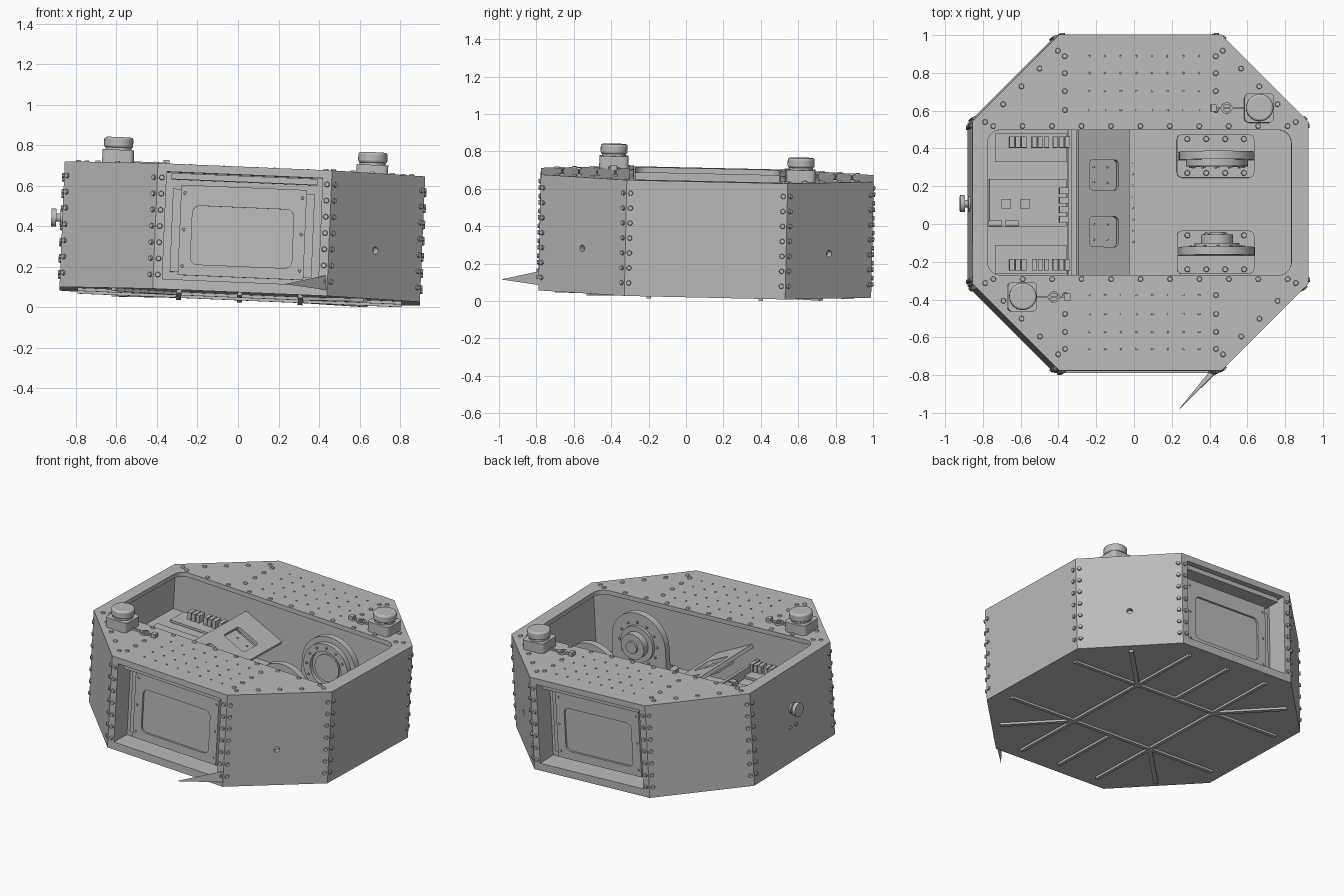
import bpy, bmesh, math
from mathutils import Matrix, Vector

if "Cube" in bpy.data.objects:
    bpy.data.objects.remove(bpy.data.objects["Cube"])

grey = bpy.data.materials.new("plain_grey")
grey.use_nodes = True
grey.diffuse_color = (0.5, 0.5, 0.5, 1)
grey.node_tree.nodes["Principled BSDF"].inputs["Base Color"].default_value = (0.5, 0.5, 0.5, 1)

# The whole housing leans slightly
FRAME = (Matrix.Translation((0.008, 0.10, 0.055)) @ Matrix.Rotation(0.042, 4, 'Y')
         @ Matrix.Rotation(-0.022, 4, 'X'))
R, C, TOP, FLOOR = 0.89, 0.43, 0.62, 0.2
parts = []


def finish(name, bm, frame=FRAME):
    bmesh.ops.recalc_face_normals(bm, faces=bm.faces[:])
    me = bpy.data.meshes.new(name)
    bm.to_mesh(me)
    bm.free()
    me.materials.append(grey)
    ob = bpy.data.objects.new(name, me)
    bpy.context.collection.objects.link(ob)
    ob.matrix_world = frame
    parts.append(ob)
    return ob


def prism(name, pts, z0, z1, mat=Matrix()):
    """Outline extruded from z0 to z1, then placed by mat."""
    bm = bmesh.new()
    face = bm.faces.new([bm.verts.new((x, y, z0)) for x, y in pts])
    ext = bmesh.ops.extrude_face_region(bm, geom=[face])["geom"]
    bmesh.ops.translate(bm, vec=(0, 0, z1 - z0),
                        verts=[v for v in ext if isinstance(v, bmesh.types.BMVert)])
    bm.transform(mat)
    return finish(name, bm)


def rect(x0, x1, y0, y1, r=0.0):
    if not r:
        return [(x0, y0), (x1, y0), (x1, y1), (x0, y1)]
    pts = []
    corners = [(x1 - r, y1 - r), (x0 + r, y1 - r), (x0 + r, y0 + r), (x1 - r, y0 + r)]
    for k, (cx, cy) in enumerate(corners):
        for i in range(6):
            a = math.pi / 2 * (k + i / 5)
            pts.append((cx + r * math.cos(a), cy + r * math.sin(a)))
    return pts


def circle(r, n=32, cx=0, cy=0):
    return [(cx + r * math.cos(2 * math.pi * i / n), cy + r * math.sin(2 * math.pi * i / n))
            for i in range(n)]


def cut(target, *cutters):
    for c in cutters:
        m = target.modifiers.new("cut", 'BOOLEAN')
        m.operation, m.solver, m.object = 'DIFFERENCE', 'EXACT', c
        bpy.context.view_layer.objects.active = target
        bpy.ops.object.modifier_apply(modifier=m.name)
        parts.remove(c)
        bpy.data.objects.remove(c)


def facing(pos, normal):
    return Matrix.Translation(pos) @ Vector(normal).to_track_quat('Z', 'Y').to_matrix().to_4x4()


def bolts(name, spots, r=0.016, h=0.01):
    bm = bmesh.new()
    for pos, normal in spots:
        bmesh.ops.create_cone(bm, cap_ends=True, segments=10, radius1=r, radius2=r * 0.7,
                              depth=2 * h, matrix=facing(pos, normal))
    return finish(name, bm)


# Upright frame: outline x, y become x and height, extrusion goes along -y
UP = Matrix.Rotation(math.pi / 2, 4, 'X')
turns = [Matrix.Rotation(k * math.pi / 2, 4, 'Z') for k in range(4)]

# Eight sided housing with a deep well, rounded top opening and two recesses
corners = [(R, -C), (R, C), (C, R), (-C, R), (-R, C), (-R, -C), (-C, -R), (C, -R)]
body = prism("housing", corners, 0, TOP)
cut(body, prism("well_cut", rect(-0.86, 0.86, -0.4, 0.4), FLOOR, 0.59),
    prism("opening_cut", rect(-0.81, 0.8, -0.385, 0.385, 0.07), 0.5, 0.7))
for s in (1, -1):
    cut(body, prism("recess_cut", rect(-0.385, 0.385, 0.05, 0.58), 0.75, 1.0,
                    turns[1 - s] @ UP))
for t in turns:
    d = t @ Vector((0.66, 0.66, 0.24))
    cut(body, prism("port_cut", circle(0.018, 16), -0.03, 0.05, facing(d, (d.x, d.y, 0))))

# Door panels inside the front and back recesses
for s, side in ((1, "front"), (-1, "back")):
    T = turns[1 - s] @ UP
    prism(side + "_backing", rect(-0.35, 0.35, 0.09, 0.5), 0.74, 0.775, T)
    door = prism(side + "_door", rect(-0.31, 0.31, 0.075, 0.52), 0.77, 0.8, T)
    cut(door, prism("pocket_cut", rect(-0.25, 0.25, 0.13, 0.42, 0.035), 0.787, 0.9, T))
    prism(side + "_top_rail", rect(-0.36, 0.36, 0.545, 0.575), 0.74, 0.86, T)
    bolts(side + "_door_bolts", [((x, -s * 0.8, z), (0, -s, 0)) for x in (-0.29, 0.29)
                                 for z in (0.12, 0.3, 0.48)], 0.009, 0.006)

# Bolt columns on both sides of each upright corner
spots = []
for i in range(8):
    a, b = Vector((*corners[i], 0)), Vector((*corners[(i + 1) % 8], 0))
    along = (b - a).normalized()
    out = along.cross(Vector((0, 0, 1)))
    for k in range(7):
        z = Vector((0, 0, 0.07 + 0.08 * k))
        spots += [(a + along * 0.022 + z, out), (b - along * 0.022 + z, out)]
bolts("corner_bolts", spots)

# Bolts and small studs on the top deck
up = (0, 0, 1)
spots, studs = [], []
for s in (1, -1):
    spots += [((-0.78 + 0.156 * k, s * 0.405, TOP), up) for k in range(11)]
    for y in (0.49, 0.59, 0.685, 0.775):
        spots += [((x, s * y, TOP), up) for x in (-0.4, 0.4)]
        studs += [((-0.27 + 0.083 * k, s * y, TOP), up) for k in range(8)]
    for t in (0.04, 0.27, 0.5, 0.73, 0.96):
        x = 0.84 + (0.42 - 0.84) * t
        y = 0.41 + (0.82 - 0.41) * t
        spots += [((x, s * y, TOP), up), ((-x, s * y, TOP), up)]
bolts("deck_bolts", spots, 0.017, 0.008)
bolts("deck_studs", studs, 0.007, 0.004)

# Ribs under the floor: a square, diagonals and outward bars
for i, t in enumerate(turns):
    prism("floor_edge_rib_%d" % i, rect(-0.3, 0.3, 0.29, 0.315), -0.014, 0.005, t)
    prism("floor_diagonal_rib_%d" % i, rect(0.42, 0.88, -0.014, 0.014), -0.014, 0.005,
          t @ Matrix.Rotation(math.pi / 4, 4, 'Z'))
    for x in ((-0.3, 0, 0.3) if i % 2 else (-0.3, 0.3)):
        prism("floor_bar", rect(0.3, 0.8, x - 0.012, x + 0.012), -0.014, 0.005, t)

# Lamps with cable and connector, on opposite corners of the deck
for s, side in ((1, "back"), (-1, "front")):
    L = Matrix.Translation((s * 0.628, s * 0.5, 0))
    prism(side + "_lamp_base", rect(-0.078, 0.078, -0.078, 0.078, 0.025), TOP - 0.01, 0.685, L)
    prism(side + "_lamp_collar", circle(0.064), 0.68, 0.7, L)
    cap = prism(side + "_lamp_cap", circle(0.072), 0.695, 0.748, L)
    bev = cap.modifiers.new("round", 'BEVEL')
    bev.width, bev.segments = 0.012, 3
    lo, hi = sorted((-s * 0.075, -s * 0.24))
    prism(side + "_lamp_cable", rect(lo, hi, -0.006, 0.006), TOP, TOP + 0.012, L)
    clip = prism(side + "_cable_clip", circle(0.03, 20, -s * 0.17), TOP, TOP + 0.012, L)
    cut(clip, prism("clip_cut", circle(0.02, 20, -s * 0.17), TOP - 0.1, TOP + 0.1, L))
    prism(side + "_connector", rect(-s * 0.24 - 0.015, -s * 0.24 + 0.015, -0.018, 0.018),
          TOP, TOP + 0.025, L)

# Push knob on the right side
K = facing((-R, 0, 0.35), (-1, 0, 0))
prism("knob_collar", circle(0.035), -0.01, 0.012, K)
prism("knob_stem", circle(0.02), 0, 0.035, K)
prism("knob_head", circle(0.045), 0.03, 0.055, K)
bolts("side_sockets", [((-R, y, 0.23), (-1, 0, 0)) for y in (-0.03, 0.03)], 0.014)

# Drive units: arch plate on a bolted foot with an inward hub
for s, side in ((1, "back"), (-1, "front")):
    arch = [(0.215, FLOOR), (0.615, FLOOR)]
    arch += [(0.415 + 0.2 * math.cos(math.pi * i / 24), 0.4 + 0.2 * math.sin(math.pi * i / 24))
             for i in range(25)]
    T = Matrix.Translation((0, s * 0.253, 0)) @ UP
    prism(side + "_drive_plate", arch, -0.022, 0.022, T)
    prism(side + "_drive_foot", rect(0.21, 0.62, 0.14, 0.37, 0.03), FLOOR - 0.01, FLOOR + 0.03,
          Matrix.Scale(s, 4, (0, 1, 0)))
    bolts(side + "_foot_bolts", [((0.415 + x, s * (0.255 + y), FLOOR + 0.03), up)
                                 for x in (-0.15, -0.05, 0.05, 0.15) for y in (-0.09, 0.09)],
          0.018, 0.012)
    H = facing((0.415, s * 0.231, 0.4), (0, -s, 0))
    if s > 0:
        ring = prism("drive_ring", circle(0.165, 48), -0.01, 0.035, H)
        cut(ring, prism("ring_cut", circle(0.115, 48), 0.01, 0.1, H))
        prism("drive_ring_core", circle(0.09), 0, 0.022, H)
    else:
        prism("drive_flange", circle(0.12, 48), -0.01, 0.02, H)
        prism("drive_hub", circle(0.085), 0, 0.065, H)
        prism("drive_shaft", circle(0.04), 0, 0.08, H)
    bolts(side + "_hub_bolts", [(H @ Vector((0.14 * math.cos(a), 0.14 * math.sin(a),
                                             0.035 if s > 0 else 0)), (0, -s, 0))
                                for a in [k * math.pi / 6 for k in range(12)]], 0.01, 0.008)

# Sloping switch panel with two square windows
S = Matrix.Translation((-0.19, 0, 0.42)) @ Matrix.Rotation(0.42, 4, 'Y')
panel = prism("switch_panel", rect(-0.15, 0.15, -0.395, 0.395), -0.012, 0.012, S)
for y in (-0.15, 0.15):
    cut(panel, prism("window_cut", rect(-0.085, 0.085, y - 0.08, y + 0.08, 0.02), -0.1, 0.1, S))
    prism("switch_plate", rect(-0.1, 0.1, y - 0.09, y + 0.09), -0.04, -0.03, S)
    bolts("switch_studs", [(S @ Vector((x, y + d, -0.03)), up) for x in (-0.04, 0.04)
                           for d in (-0.04, 0.04)], 0.007, 0.005)
prism("panel_support", rect(-0.375, -0.355, -0.395, 0.395), FLOOR - 0.01, 0.4)
bolts("floor_studs", [((-0.02, -0.2 + 0.06 * k, FLOOR), up) for k in range(8)], 0.006, 0.004)

# Electronics shelf with boards, terminals and chips
prism("electronics_shelf", rect(-0.865, -0.36, -0.405, 0.405), FLOOR - 0.01, 0.34)
prism("main_board", rect(-0.79, -0.38, -0.12, 0.13), 0.35, 0.36)
for x, y in ((-0.7, 0), (-0.6, 0)):
    prism("chip", rect(x - 0.025, x + 0.025, y - 0.025, y + 0.025), 0.355, 0.375)
for k in range(4):
    prism("board_plug", rect(-0.42, -0.375, -0.1 + 0.05 * k, -0.065 + 0.05 * k), 0.355, 0.39)
for x in (-0.76, -0.67):
    prism("board_socket", rect(x - 0.035, x + 0.035, -0.12, -0.09), 0.355, 0.385)
for s in (1, -1):
    M = Matrix.Scale(s, 4, (0, 1, 0))
    prism("terminal_board", rect(-0.76, -0.38, 0.22, 0.37), 0.345, 0.36, M)
    for x in (-0.64, -0.52, -0.41):
        for k in range(3):
            cx = x + 0.032 * (k - 1)
            prism("terminal", rect(cx - 0.013, cx + 0.013, 0.295, 0.355), 0.355, 0.41, M)

# Bent sliver sticking out at the lower front corner
bm = bmesh.new()
tip, hi, lo, base = [bm.verts.new(p) for p in ((0.23, -0.99, 0.115), (0.44, -0.78, 0.16),
                                               (0.44, -0.785, 0.085), (0.4, -0.78, 0.1))]
for f in ((tip, hi, lo), (tip, lo, base), (tip, base, hi), (hi, base, lo)):
    bm.faces.new(f)
finish("corner_sliver", bm, Matrix())

# Smooth round parts, keep edges crisp
bpy.ops.object.select_all(action='DESELECT')
for ob in parts:
    ob.select_set(True)
bpy.context.view_layer.objects.active = body
bpy.ops.object.shade_smooth_by_angle(angle=math.radians(30))
